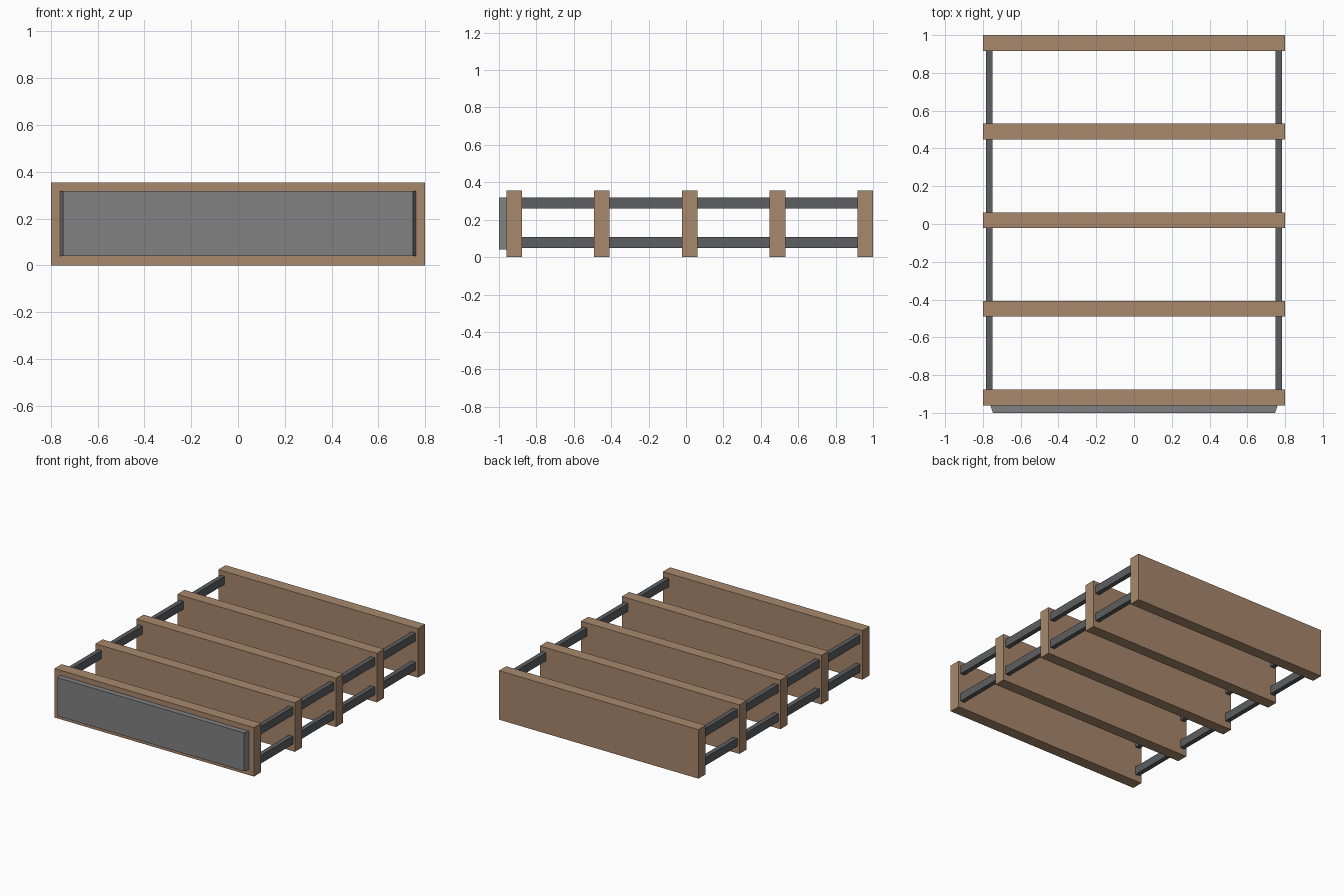
import bpy, bmesh

if "Cube" in bpy.data.objects:
    bpy.data.objects.remove(bpy.data.objects["Cube"])


def material(name, srgb):
    m = bpy.data.materials.new(name)
    lin = [((c / 255 + 0.055) / 1.055) ** 2.4 for c in srgb]
    m.diffuse_color = (*lin, 1)
    m.use_nodes = True
    m.node_tree.nodes["Principled BSDF"].inputs["Base Color"].default_value = m.diffuse_color
    return m


wood = material("brown_wood", (168, 136, 108))
steel = material("dark_steel", (93, 94, 96))
plate = material("grey_plate", (129, 129, 129))


def box(name, lo, hi, mat, front_inset=0.0):
    """Box from two corners; front_inset narrows the -y face in x."""
    bm = bmesh.new()
    bmesh.ops.create_cube(bm, size=1)
    for v in bm.verts:
        front = v.co.y < 0
        v.co = [hi[i] if v.co[i] > 0 else lo[i] for i in range(3)]
        if front:
            v.co.x += front_inset if v.co.x < 0 else -front_inset
    me = bpy.data.meshes.new(name)
    bm.to_mesh(me)
    bm.free()
    me.materials.append(mat)
    ob = bpy.data.objects.new(name, me)
    bpy.context.collection.objects.link(ob)
    return ob


# Five upright cross boards
T = 0.083
ys = [-0.96 + i * (1.96 - T) / 4 for i in range(5)]
for i, y in enumerate(ys):
    box(f"cross_board_{i + 1}", (-0.8, y, 0), (0.8, y + T, 0.355), wood)

# Rail segments between the boards, two heights on each side
for side, x0, x1 in (("left", -0.783, -0.749), ("right", 0.749, 0.783)):
    for level, z0, z1 in (("lower", 0.05, 0.108), ("upper", 0.261, 0.319)):
        for i in range(4):
            box(f"{side}_{level}_rail_{i + 1}", (x0, ys[i] + T, z0),
                (x1, ys[i + 1], z1), steel)

# Front plate with slanted ends
box("front_plate", (-0.76, -1, 0.04), (0.76, -0.96, 0.318), plate, 0.013)
